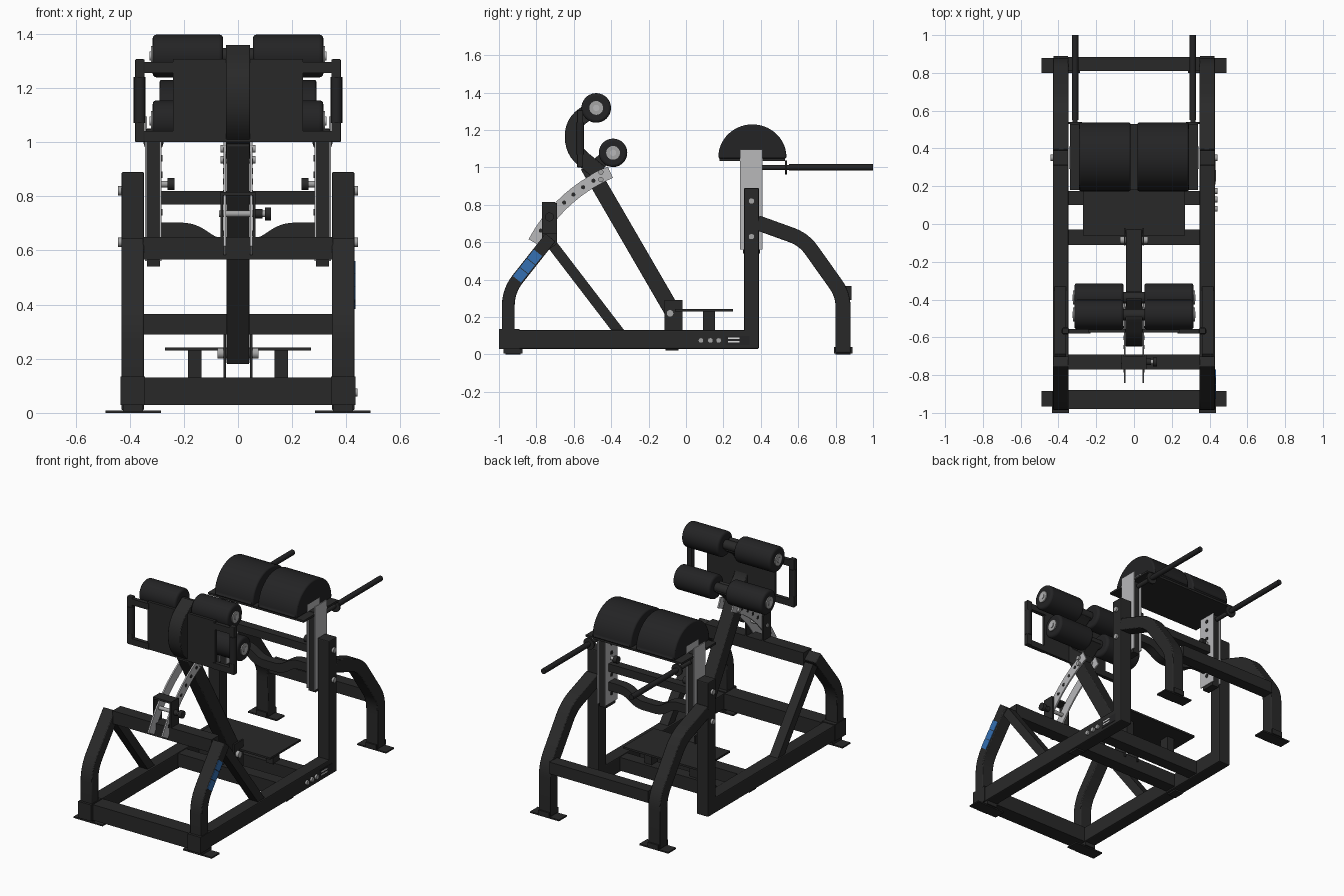
import bpy, bmesh, math
from mathutils import Vector, Matrix

if "Cube" in bpy.data.objects:
    bpy.data.objects.remove(bpy.data.objects["Cube"])


def material(name, r, g, b):
    m = bpy.data.materials.new(name)
    m.diffuse_color = (r, g, b, 1)
    m.use_nodes = True
    m.node_tree.nodes["Principled BSDF"].inputs["Base Color"].default_value = m.diffuse_color
    return m


FRAME = material("black frame", 0.022, 0.022, 0.022)
PAD = material("dark padding", 0.017, 0.017, 0.018)
GREY = material("light grey plate", 0.48, 0.48, 0.49)
STEEL = material("bolt steel", 0.38, 0.38, 0.38)
BLUE = material("blue decal", 0.035, 0.16, 0.45)
WHITE = material("white decal", 0.75, 0.75, 0.75)


def finish(name, bm, mat, mirror=False, bevel=0, segments=2, smooth=False):
    bmesh.ops.recalc_face_normals(bm, faces=bm.faces)
    me = bpy.data.meshes.new(name)
    bm.to_mesh(me)
    bm.free()
    me.materials.append(mat)
    ob = bpy.data.objects.new(name, me)
    bpy.context.collection.objects.link(ob)
    if bevel:
        b = ob.modifiers.new("bevel", "BEVEL")
        b.width, b.segments, b.limit_method = bevel, segments, "ANGLE"
        b.angle_limit = math.radians(40)
    if mirror:
        ob.modifiers.new("mirror", "MIRROR")
    if smooth:
        bpy.context.view_layer.objects.active = ob
        ob.select_set(True)
        bpy.ops.object.shade_smooth_by_angle(angle=math.radians(35))
        ob.select_set(False)
    return ob


def box(name, x, y, z, mat=FRAME, mirror=False, bevel=0.0):
    """Box from (min, max) pairs."""
    bm = bmesh.new()
    c = [(a + b) / 2 for a, b in (x, y, z)]
    s = [b - a for a, b in (x, y, z)]
    bmesh.ops.create_cube(bm, size=1, matrix=Matrix.Translation(c) @ Matrix.Diagonal((*s, 1)))
    return finish(name, bm, mat, mirror, bevel)


def rod(name, a, b, r, mat=FRAME, mirror=False, sides=16, bevel=0, segments=3):
    """Cylinder between two points."""
    a, b = Vector(a), Vector(b)
    d = b - a
    bm = bmesh.new()
    m = Matrix.Translation((a + b) / 2) @ d.to_track_quat("Z", "Y").to_matrix().to_4x4()
    bmesh.ops.create_cone(bm, cap_ends=True, segments=sides, radius1=r, radius2=r,
                          depth=d.length, matrix=m)
    return finish(name, bm, mat, mirror, bevel, segments, True)


def prism(name, outline, lo, hi, mat=FRAME, mirror=False, axis="x", bevel=0):
    """Extrude a (y, z) outline along x, or an (x, z) outline along y."""
    put = (lambda p, d: (d, p[0], p[1])) if axis == "x" else (lambda p, d: (p[0], d, p[1]))
    bm = bmesh.new()
    rings = [[bm.verts.new(put(p, d)) for p in outline] for d in (lo, hi)]
    bm.faces.new(rings[0])
    bm.faces.new(rings[1])
    n = len(outline)
    for i in range(n):
        j = (i + 1) % n
        bm.faces.new((rings[0][i], rings[0][j], rings[1][j], rings[1][i]))
    return finish(name, bm, mat, mirror, bevel, smooth=True)


def band(path, width, r=0.0, steps=6):
    """Outline of constant width round a path with rounded bends."""
    p = [Vector(q) for q in path]
    mid = [p[0]]
    for a, b, c in zip(p, p[1:], p[2:]):
        if r:
            s, e = b + (a - b).normalized() * r, b + (c - b).normalized() * r
            for i in range(steps + 1):
                t = i / steps
                mid.append(s * (1 - t) ** 2 + b * 2 * t * (1 - t) + e * t * t)
        else:
            mid.append(b)
    mid.append(p[-1])
    left, right = [], []
    for i, q in enumerate(mid):
        d = (mid[min(i + 1, len(mid) - 1)] - mid[max(i - 1, 0)]).normalized()
        n = Vector((-d.y, d.x)) * width / 2
        left.append(q + n)
        right.append(q - n)
    return left + right[::-1]


SIDE = (0.347, 0.43)

# Base frame
box("side_rail", SIDE, (-0.995, 0.39), (0.03, 0.13), mirror=True, bevel=0.006)
box("front_beam", (-0.35, 0.35), (-0.98, -0.88), (0.03, 0.13))
box("footrest_beam", (-0.35, 0.35), (0.10, 0.175), (0.04, 0.125))
box("pivot_beam", (-0.35, 0.35), (-0.11, -0.03), (0.04, 0.125))
box("rear_beam", (-0.35, 0.35), (0.81, 0.885), (0.29, 0.365))
box("rail_end_cap", (0.343, 0.434), (-1.0, -0.89), (0.03, 0.135), mirror=True)
for y0, y1, part in ((-0.965, -0.885, "front"), (0.80, 0.88, "rear")):
    box(part + "_foot_plate", (0.285, 0.49), (y0, y1), (0, 0.009), mirror=True)
    box(part + "_foot_block", (0.35, 0.425), (y0 - 0.01, y1 + 0.01), (0.006, 0.04), mirror=True)
box("middle_foot", (0.36, 0.42), (-0.11, -0.04), (0.02, 0.03), mirror=True)

# Bent legs, braces and posts
prism("front_leg", band([(-0.95, 0.12), (-0.95, 0.34), (-0.725, 0.625)], 0.068, 0.08),
      *SIDE, mirror=True, bevel=0.005)
prism("diagonal_brace", band([(-0.71, 0.58), (-0.35, 0.11)], 0.055), 0.36, 0.42, mirror=True)
box("front_crossbar", (-0.35, 0.35), (-0.77, -0.69), (0.567, 0.65))
box("rear_post", SIDE, (0.31, 0.39), (0.03, 0.89), mirror=True, bevel=0.006)
prism("rear_leg", band([(0.38, 0.705), (0.63, 0.615), (0.84, 0.32), (0.84, 0.01)], 0.08, 0.07),
      *SIDE, mirror=True, bevel=0.005)

# Footrest
box("footrest_plate", (-0.27, 0.27), (-0.06, 0.25), (0.23, 0.242))
box("footrest_support", (0.135, 0.185), (0.09, 0.155), (0.12, 0.232), mirror=True)

# Height-adjustable pad carriage
box("inner_upright", (0.288, 0.336), (0.305, 0.395), (0.54, 1.05), mirror=True)
for x0 in (0.283, 0.336):
    box("slide_plate", (x0, x0 + 0.007), (0.29, 0.41), (0.56, 1.095), GREY, True)
box("carriage_crossbar", (-0.29, 0.29), (0.325, 0.38), (0.77, 0.82))
prism("bent_crossbar", band([(-0.29, 0.675), (-0.17, 0.675), (-0.08, 0.615), (0.08, 0.615),
                             (0.17, 0.675), (0.29, 0.675)], 0.055, 0.04), 0.32, 0.38, axis="y")
for z in (0.63, 0.82):
    rod("post_bolt", (0.425, 0.35, z), (0.443, 0.35, z), 0.017, STEEL, True, 12)
rod("carriage_pin", (0.24, 0.35, 0.845), (0.29, 0.35, 0.845), 0.012, STEEL, True)
rod("carriage_knob", (0.235, 0.35, 0.845), (0.26, 0.35, 0.845), 0.022, FRAME, True)
for z in (0.62, 0.68, 0.74, 0.88, 0.94, 1.0):
    rod("slide_hole", (0.279, 0.35, z), (0.284, 0.35, z), 0.012, FRAME, True)

# Domed hip pads with hand rails
dome = [(0.355 + 0.182 * math.cos(math.pi * i / 28), 1.055 + 0.175 * math.sin(math.pi * i / 28))
        for i in range(29)]
prism("hip_pad", [(0.175, 1.047)] + [(0.535, 1.047)] + dome, 0.018, 0.29, PAD, True, bevel=0.012)
box("pad_base", (-0.34, 0.34), (0.18, 0.53), (1.035, 1.048))
rod("hand_rail", (0.312, 0.41, 1.0), (0.312, 0.99, 1.0), 0.014, FRAME, True)
rod("rail_grip", (0.312, 0.55, 1.0), (0.312, 1.0, 1.0), 0.017, PAD, True)
rod("rail_collar", (0.312, 0.53, 1.0), (0.312, 0.54, 1.0), 0.037, FRAME, True, 24)

# Swinging lever and pivot
prism("lever", band([(-0.055, 0.20), (-0.525, 1.01)], 0.086), -0.042, 0.042, bevel=0.005)
box("pivot_bracket", (0.044, 0.054), (-0.115, -0.02), (0.10, 0.29), mirror=True)
rod("pivot_bolt", (-0.075, -0.085, 0.22), (0.075, -0.085, 0.22), 0.02, STEEL)

# Curved adjustment plates swept round the pivot
PIV, R = (-0.08, 0.21), 0.83


def on_arc(deg):
    t = math.radians(deg)
    return PIV[0] + R * math.cos(t), PIV[1] + R * math.sin(t)


prism("arc_plate", band([on_arc(113 + 39 * i / 18) for i in range(19)], 0.066),
      0.044, 0.053, GREY, True)
for deg in (120, 124.5, 129, 133.5, 147):
    y, z = on_arc(deg)
    rod("arc_hole", (0.05, y, z), (0.0545, y, z), 0.011, FRAME, True)
for y, z in ((-0.455, 0.975), (-0.455, 0.935)):
    rod("arc_bolt", (0.04, y, z), (0.065, y, z), 0.014, STEEL, True, 12)

# Clamp holding the arc on the crossbar
box("clamp_side", (0.055, 0.065), (-0.77, -0.69), (0.57, 0.81), mirror=True)
box("clamp_top", (-0.065, 0.065), (-0.77, -0.70), (0.803, 0.815))
rod("locking_pin", (-0.07, -0.73, 0.735), (0.11, -0.73, 0.735), 0.012, STEEL)
rod("locking_sleeve", (0.063, -0.73, 0.735), (0.09, -0.73, 0.735), 0.017)
rod("locking_knob", (0.10, -0.73, 0.735), (0.122, -0.73, 0.735), 0.024)

# Ankle carriage: curved arm, back plate, rollers and grips
prism("curved_arm", band([(-0.46, 0.97), (-0.605, 1.09), (-0.605, 1.24), (-0.48, 1.325)],
                         0.085, 0.07), -0.045, 0.045, bevel=0.004)
prism("lower_arm", band([(-0.53, 0.97), (-0.38, 1.09)], 0.07), -0.04, 0.04)
box("ankle_plate", (-0.24, 0.24), (-0.575, -0.557), (1.0, 1.306))
for y, z, r, part in ((-0.48, 1.318, 0.079, "upper"), (-0.39, 1.078, 0.076, "lower")):
    rod(part + "_axle", (-0.32, y, z), (0.32, y, z), 0.03)
    rod(part + "_roller", (0.055, y, z), (0.315, y, z), r, PAD, True, 40, 0.014)
    rod(part + "_roller_cap", (0.30, y, z), (0.322, y, z), 0.037, STEEL, True, 24)
    rod(part + "_roller_hub", (0.31, y, z), (0.326, y, z), 0.017, GREY, True, 12)
for z in (1.02, 1.275):
    box("grip_bracket", (0.23, 0.375), (-0.58, -0.555), (z - 0.02, z + 0.02), mirror=True)
box("grip_bar", (0.345, 0.38), (-0.582, -0.55), (1.0, 1.306), mirror=True, bevel=0.004)
rod("hand_grip", (0.363, -0.567, 1.07), (0.363, -0.567, 1.24), 0.022, PAD, True)

# Right side details: blue leg decal, rail bolts and label
a, b = Vector((-0.905, 0.40)), Vector((-0.79, 0.545))
for i in range(3):
    p, q = a.lerp(b, i / 3 + 0.01), a.lerp(b, (i + 1) / 3 - 0.01)
    prism("leg_decal", band([p, q], 0.056), 0.429, 0.433, BLUE)
for y in (0.08, 0.13, 0.175):
    rod("rail_bolt", (0.425, y, 0.075), (0.442, y, 0.075), 0.015, STEEL, sides=12)
box("rail_label", (0.429, 0.432), (0.21, 0.34), (0.05, 0.10), PAD)
for z in (0.068, 0.086):
    box("label_stripe", (0.43, 0.434), (0.225, 0.285), (z - 0.004, z + 0.004), WHITE)
